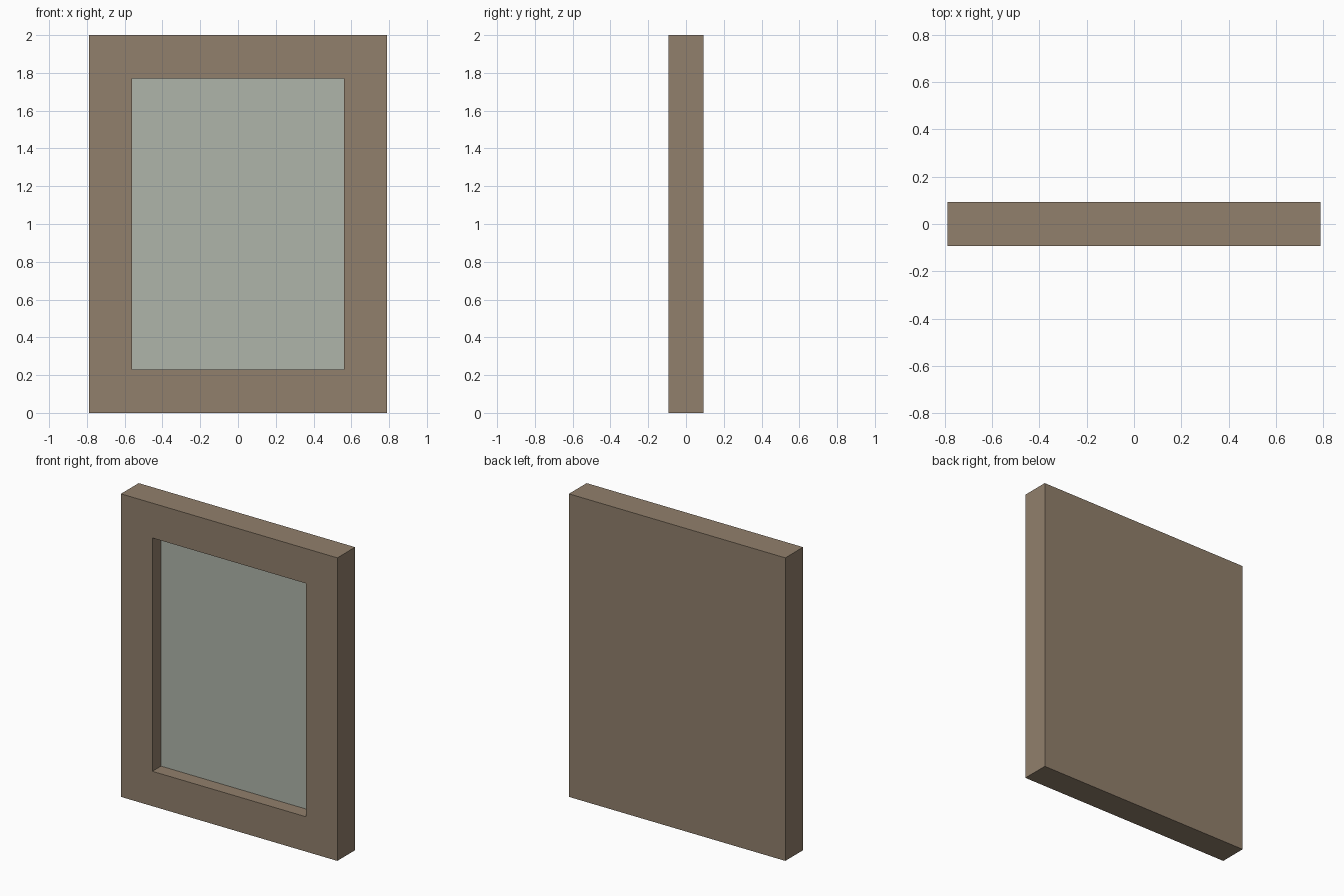
import bpy
import bmesh
from mathutils import Vector

WIDTH, DEPTH, HEIGHT = 1.58, 0.185, 2.0
BORDER = 0.23
RECESS = 0.09

default = bpy.data.objects.get("Cube")
if default:
    bpy.data.objects.remove(default, do_unlink=True)


def make_material(name, rgb):
    mat = bpy.data.materials.new(name)
    mat.use_nodes = True
    color = (*rgb, 1.0)
    mat.diffuse_color = color
    mat.node_tree.nodes["Principled BSDF"].inputs["Base Color"].default_value = color
    return mat


wood = make_material("brown wood", (0.285, 0.215, 0.15))
pane = make_material("pale grey green", (0.43, 0.46, 0.40))

# Solid block for the frame, standing on the ground
bm = bmesh.new()
bmesh.ops.create_cube(bm, size=1.0)
bmesh.ops.scale(bm, vec=(WIDTH, DEPTH, HEIGHT), verts=bm.verts)
bmesh.ops.translate(bm, vec=(0, 0, HEIGHT / 2), verts=bm.verts)

# Even border on the front, then the panel pushed inwards
panel = min(bm.faces, key=lambda f: f.calc_center_median().y)
bmesh.ops.inset_region(bm, faces=[panel], thickness=BORDER, use_even_offset=True)
pushed = bmesh.ops.extrude_discrete_faces(bm, faces=[panel])["faces"][0]
bmesh.ops.translate(bm, vec=Vector((0, RECESS, 0)), verts=pushed.verts)
pushed.material_index = 1
bmesh.ops.recalc_face_normals(bm, faces=bm.faces)

mesh = bpy.data.meshes.new("picture_frame")
bm.to_mesh(mesh)
bm.free()
mesh.materials.append(wood)
mesh.materials.append(pane)
frame = bpy.data.objects.new("picture_frame", mesh)
bpy.context.scene.collection.objects.link(frame)
